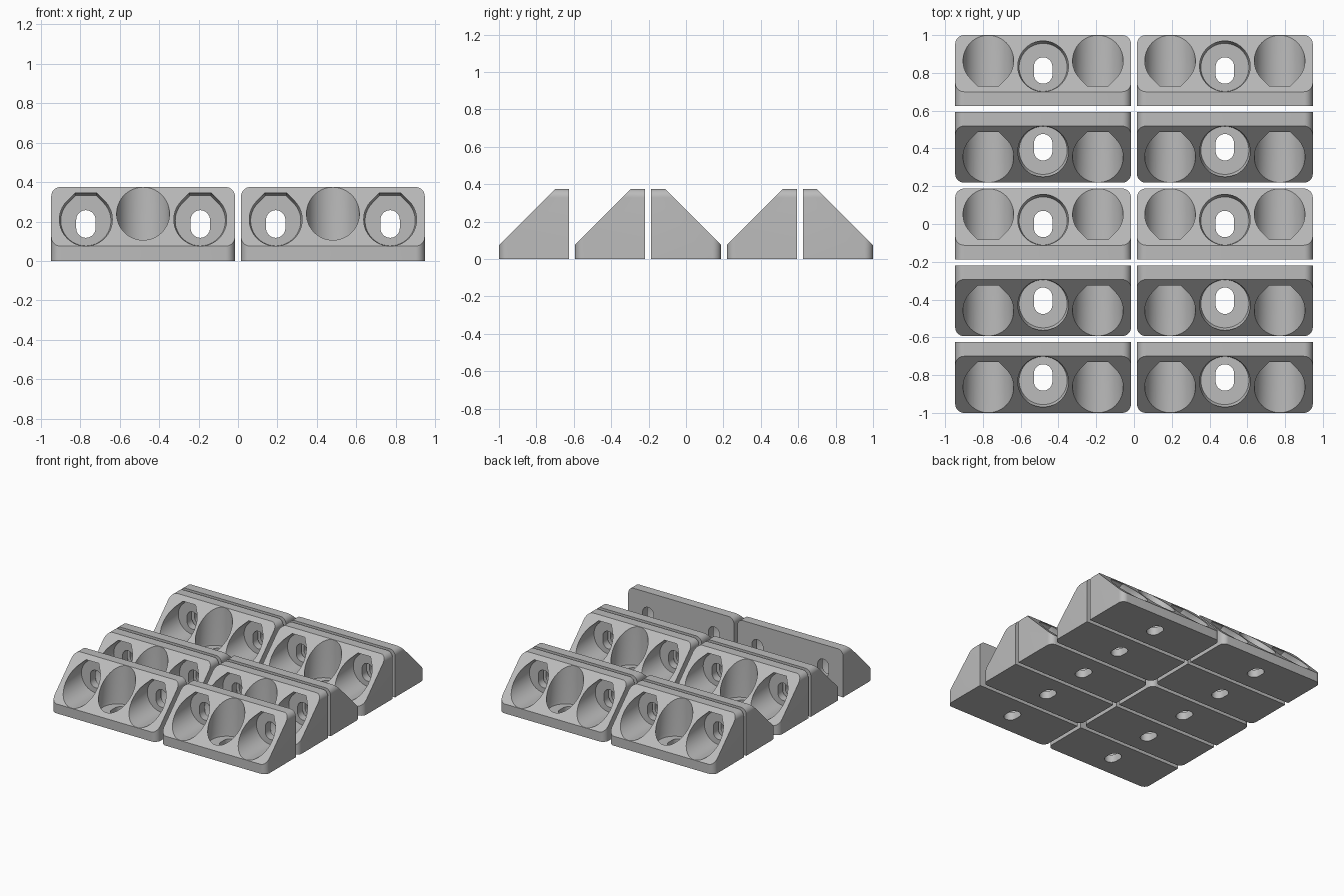
import bpy, bmesh
from math import sin, cos, tan, radians, pi
from mathutils import Vector

W, D, GAP = 0.931, 0.375, 0.03125   # bracket width, depth (= height), spacing
LIP = 0.075                         # thickness of the low edge and of the top strip
FLOOR = 0.0625                      # material left under each screw pocket
ROUND = 0.047

cube = bpy.data.objects.get("Cube")
if cube:
    bpy.data.objects.remove(cube, do_unlink=True)

grey = bpy.data.materials.new("light grey")
grey.use_nodes = True
colour = (0.5, 0.5, 0.5, 1)
grey.diffuse_color = colour
grey.node_tree.nodes["Principled BSDF"].inputs["Base Color"].default_value = colour


def make_object(name, bm):
    bmesh.ops.recalc_face_normals(bm, faces=bm.faces[:])
    mesh = bpy.data.meshes.new(name)
    bm.to_mesh(mesh)
    bm.free()
    mesh.materials.append(grey)
    obj = bpy.data.objects.new(name, mesh)
    bpy.context.collection.objects.link(obj)
    return obj


def wedge():
    """Block with rounded low corners and top edges, cut by a 45 degree slope."""
    bm = bmesh.new()
    bmesh.ops.create_cube(bm, size=1)
    for v in bm.verts:
        v.co = Vector((v.co.x * W, v.co.y * D, (v.co.z + 0.5) * D))
    edges = []
    for e in bm.edges:
        a, b = e.verts[0].co, e.verts[1].co
        low_corner = abs(a.z - b.z) > 0.1 and a.y < 0
        top_side = abs(a.y - b.y) > 0.1 and a.z > 0.1
        if low_corner or top_side:
            edges.append(e)
    bmesh.ops.bevel(bm, geom=edges, offset=ROUND, segments=8, profile=0.5, affect='EDGES')
    cut = bmesh.ops.bisect_plane(bm, geom=bm.verts[:] + bm.edges[:] + bm.faces[:],
                                 plane_co=(0, -D / 2, LIP), plane_no=(0, -1, 1),
                                 clear_outer=True)
    rim = [g for g in cut["geom_cut"] if isinstance(g, bmesh.types.BMEdge)]
    bmesh.ops.edgeloop_fill(bm, edges=rim)
    return make_object("bracket", bm)


def circle(r, centre, n=64):
    return [(r * cos(2 * pi * i / n), centre + r * sin(2 * pi * i / n)) for i in range(n)]


def flat_topped(r, centre, n=48):
    """Circle whose upper part is straight: two 45 degree sides and a flat top."""
    pts = []
    for i in range(n + 1):
        a = radians(135 + 270 * i / n)
        pts.append((r * cos(a), centre + r * sin(a)))
    t = r * tan(pi / 8)
    return pts + [(t, centre + r), (-t, centre + r)]


def slot(r, centre, reach, n=16):
    pts = []
    for start, shift in ((0, reach), (pi, -reach)):
        for i in range(n + 1):
            a = start + pi * i / n
            pts.append((r * cos(a), centre + shift + r * sin(a)))
    return pts


def cutter(name, x, upright, rings):
    """Loft profiles (depth, points), standing on the base or on the rear wall."""
    bm = bmesh.new()
    loops = []
    for w, pts in rings:
        loops.append([bm.verts.new((x + u, D / 2 - v, w) if upright else (x + u, D / 2 - w, v))
                      for u, v in pts])
    for lo, hi in zip(loops, loops[1:]):
        for i in range(len(lo)):
            j = (i + 1) % len(lo)
            bm.faces.new((lo[i], lo[j], hi[j], hi[i]))
    bm.faces.new(loops[0])
    bm.faces.new(loops[-1])
    obj = make_object(name, bm)
    obj.hide_render = True
    return obj


# One bracket: two screw pockets into the rear wall, one down into the base
bracket = wedge()
cutters = []
for x, upright, shape in ((-0.29, False, flat_topped), (0, True, circle),
                          (0.29, False, flat_topped)):
    rim, seat = shape(0.134, 0.21), shape(0.127, 0.204)
    cutters.append(cutter("pocket_cutter", x, upright,
                          [(FLOOR, seat), (FLOOR + 0.025, rim), (0.6, rim)]))
    hole = slot(0.049, D / 2, 0.021)
    cutters.append(cutter("slot_cutter", x, upright, [(-0.05, hole), (FLOOR + 0.02, hole)]))

bpy.ops.object.select_all(action='DESELECT')
bpy.context.view_layer.objects.active = bracket
bracket.select_set(True)
for c in cutters:
    mod = bracket.modifiers.new("cut", 'BOOLEAN')
    mod.operation, mod.solver, mod.object = 'DIFFERENCE', 'EXACT', c
    bpy.ops.object.modifier_apply(modifier=mod.name)
for c in cutters:
    bpy.data.objects.remove(c, do_unlink=True)
bpy.ops.object.shade_smooth_by_angle(angle=radians(25))

# Grid of brackets, two columns by five rows; two rows face the back
for row, backward in enumerate((False, False, True, False, True)):
    for side, sx in (("right", -1), ("left", 1)):
        copy = bpy.data.objects.new(f"bracket_{side}_row_{row + 1}", bracket.data)
        copy.location = (sx * (W + GAP) / 2, (row - 2) * (D + GAP), 0)
        copy.rotation_euler.z = pi if backward else 0
        bpy.context.collection.objects.link(copy)
bpy.data.objects.remove(bracket, do_unlink=True)
